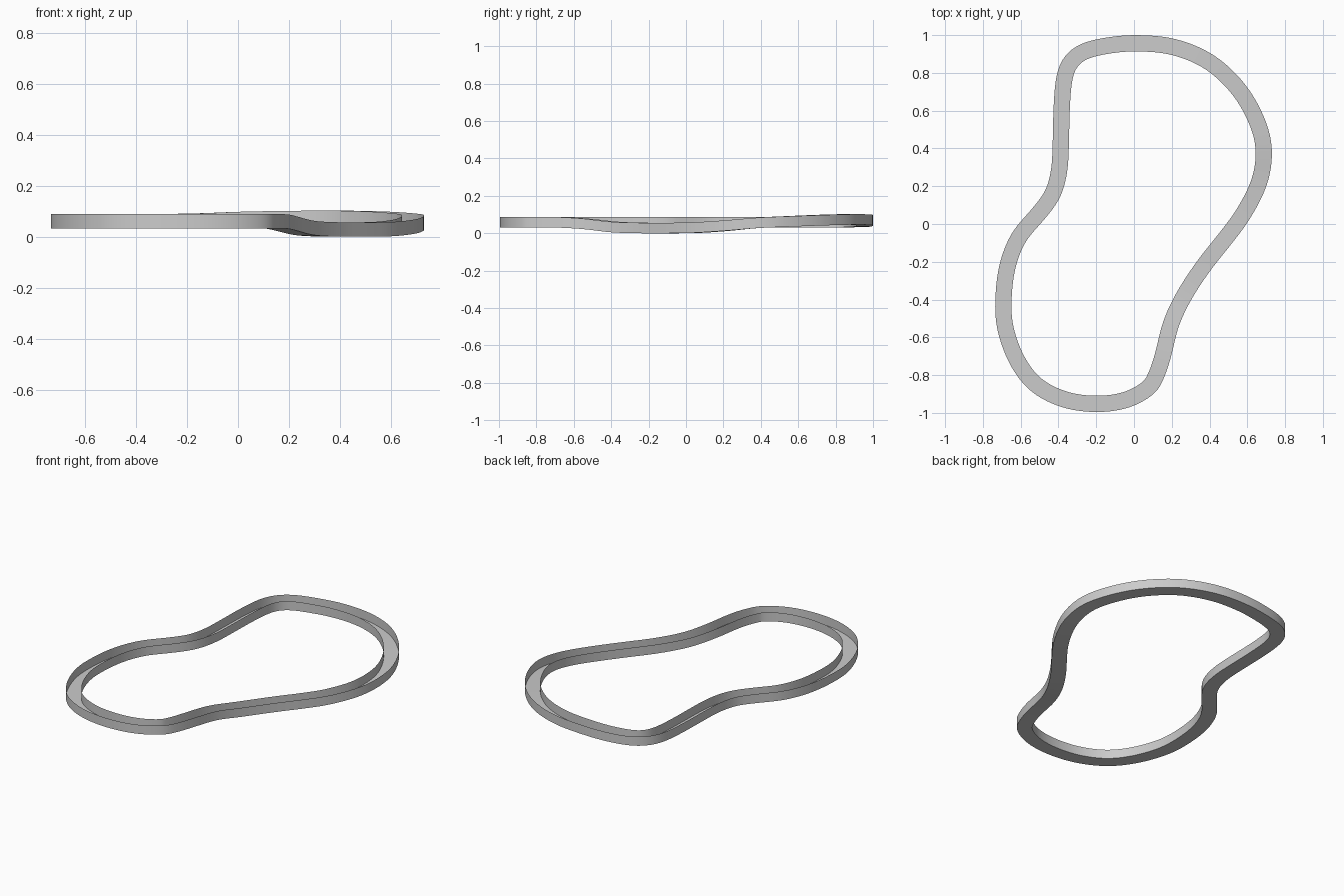
import bpy, bmesh
from mathutils import Vector

if "Cube" in bpy.data.objects:
    bpy.data.objects.remove(bpy.data.objects["Cube"])

WIDTH, HEIGHT, STEPS = 0.086, 0.056, 8

# Centreline of the closed channel, clockwise from the back: x, y, floor z
path = [Vector(p) for p in [
    (0.02, 0.957, 0.042), (0.21, 0.938, 0.045), (0.40, 0.858, 0.046),
    (0.555, 0.713, 0.042), (0.653, 0.54, 0.035), (0.688, 0.385, 0.028),
    (0.663, 0.22, 0.013), (0.58, 0.055, 0.002), (0.485, -0.075, 0.0),
    (0.37, -0.22, 0.0), (0.265, -0.38, 0.005), (0.195, -0.53, 0.022),
    (0.155, -0.69, 0.031), (0.118, -0.80, 0.032), (0.073, -0.87, 0.032),
    (-0.04, -0.931, 0.032), (-0.19, -0.953, 0.032), (-0.36, -0.932, 0.032),
    (-0.513, -0.857, 0.032), (-0.614, -0.732, 0.032), (-0.677, -0.57, 0.032),
    (-0.692, -0.42, 0.032), (-0.672, -0.23, 0.032), (-0.61, -0.07, 0.032),
    (-0.505, 0.055, 0.032), (-0.43, 0.16, 0.032), (-0.395, 0.29, 0.032),
    (-0.387, 0.45, 0.032), (-0.383, 0.61, 0.032), (-0.37, 0.765, 0.032),
    (-0.335, 0.857, 0.032), (-0.26, 0.915, 0.033), (-0.13, 0.946, 0.036)]]


def spline(pts, steps):
    """Closed Catmull-Rom curve through the points."""
    out, n = [], len(pts)
    for i in range(n):
        a, b, c, d = (pts[(i + k) % n] for k in (-1, 0, 1, 2))
        for s in range(steps):
            t = s / steps
            out.append(0.5 * (2 * b + (c - a) * t + (2 * a - 5 * b + 4 * c - d) * t * t
                              + (3 * b - a - 3 * c + d) * t ** 3))
    return out


line = spline(path, STEPS)
n = len(line)
for _ in range(5):  # even out the flow of the curve
    line = [(line[i - 1] + 2 * line[i] + line[(i + 1) % n]) / 4 for i in range(n)]

# Sweep a U-shaped section (wall, floor, wall; open at the top)
bm = bmesh.new()
rings = []
for i, p in enumerate(line):
    tangent = line[(i + 1) % n] - line[i - 1]
    side = Vector((-tangent.y, tangent.x, 0)).normalized() * WIDTH / 2
    base = Vector((p.x, p.y, max(p.z, 0)))
    up = Vector((0, 0, HEIGHT))
    rings.append([bm.verts.new(v) for v in
                  (base + side + up, base + side, base - side, base - side + up)])
for i in range(n):
    a, b = rings[i], rings[(i + 1) % n]
    for k in range(3):
        bm.faces.new((a[k], a[k + 1], b[k + 1], b[k]))
# Walls and floor face outwards, the floor downwards
bm.normal_update()
if next(iter(rings[0][1].link_edges)).link_faces and \
        sum(f.normal.z for f in bm.faces) > 0:
    bmesh.ops.reverse_faces(bm, faces=bm.faces[:])

mesh = bpy.data.meshes.new("curved_channel")
bm.to_mesh(mesh)
bm.free()
channel = bpy.data.objects.new("curved_channel", mesh)
bpy.context.collection.objects.link(channel)
bpy.context.view_layer.objects.active = channel
channel.select_set(True)
bpy.ops.object.shade_smooth_by_angle()
